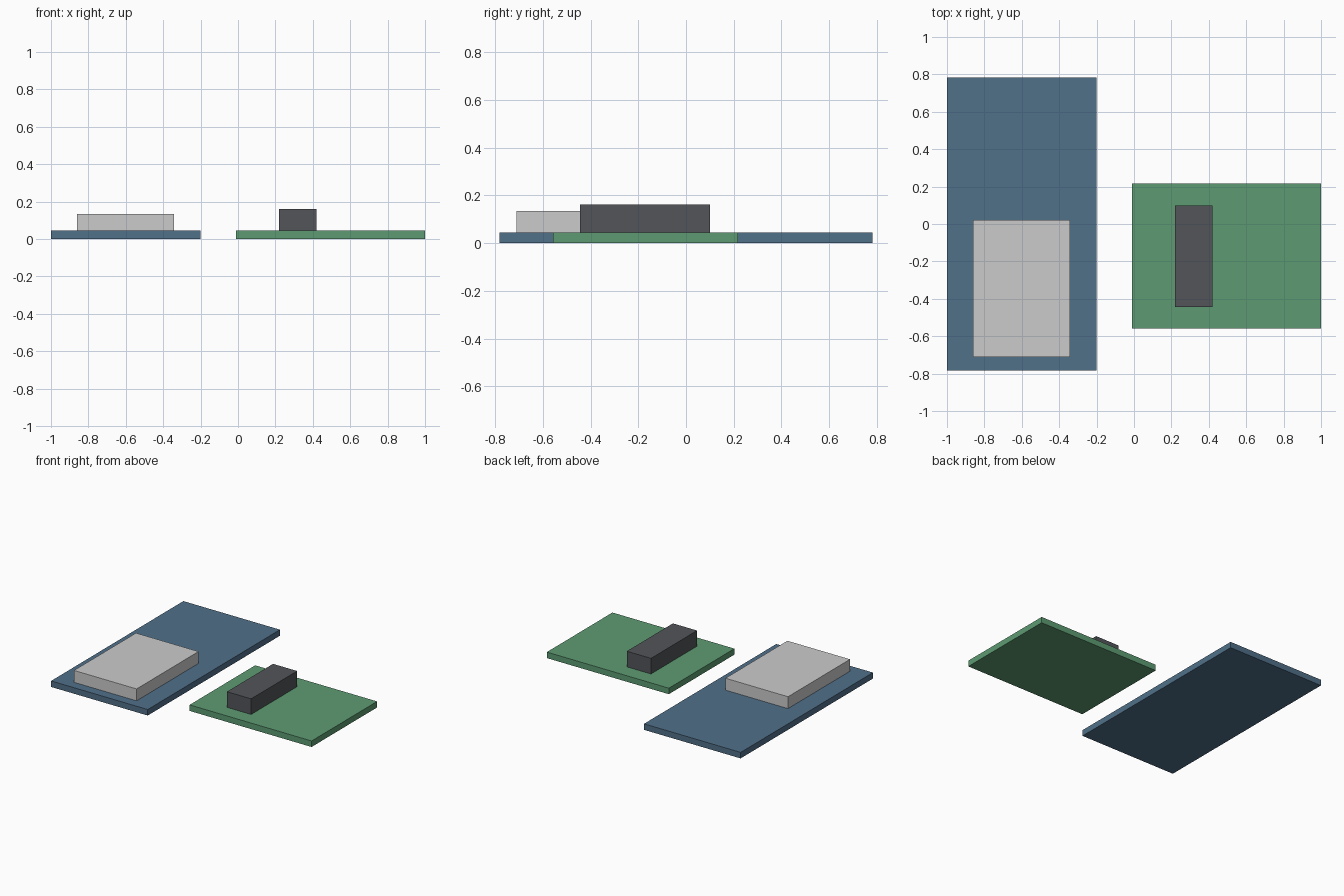
import bpy

if "Cube" in bpy.data.objects:
    bpy.data.objects.remove(bpy.data.objects["Cube"])


def material(name, rgb):
    mat = bpy.data.materials.new(name)
    mat.diffuse_color = (*rgb, 1)
    mat.use_nodes = True
    mat.node_tree.nodes["Principled BSDF"].inputs["Base Color"].default_value = mat.diffuse_color
    return mat


def box(name, x, y, z, mat=None):
    """Box spanning the given (min, max) range on each axis."""
    spans = (x, y, z)
    bpy.ops.mesh.primitive_cube_add(size=1, location=[(a + b) / 2 for a, b in spans])
    obj = bpy.context.object
    obj.name = name
    obj.scale = [b - a for a, b in spans]
    bpy.ops.object.transform_apply(location=False, rotation=False, scale=True)
    if mat:
        obj.data.materials.append(mat)
    return obj


BASE = 0.045  # slab thickness

blue = material("blue", (0.08, 0.16, 0.25))
green = material("green", (0.11, 0.33, 0.17))
dark = material("dark_grey", (0.085, 0.09, 0.1))

# Long slab with a pale block on it
box("blue_slab", (-1.0, -0.2), (-0.782, 0.782), (0, BASE), blue)
box("pale_block", (-0.86, -0.342), (-0.711, 0.022), (BASE, 0.134))

# Wide slab with a narrow dark block on it
box("green_slab", (-0.01, 1.0), (-0.558, 0.217), (0, BASE), green)
box("dark_block", (0.22, 0.42), (-0.445, 0.1), (BASE, 0.162), dark)
